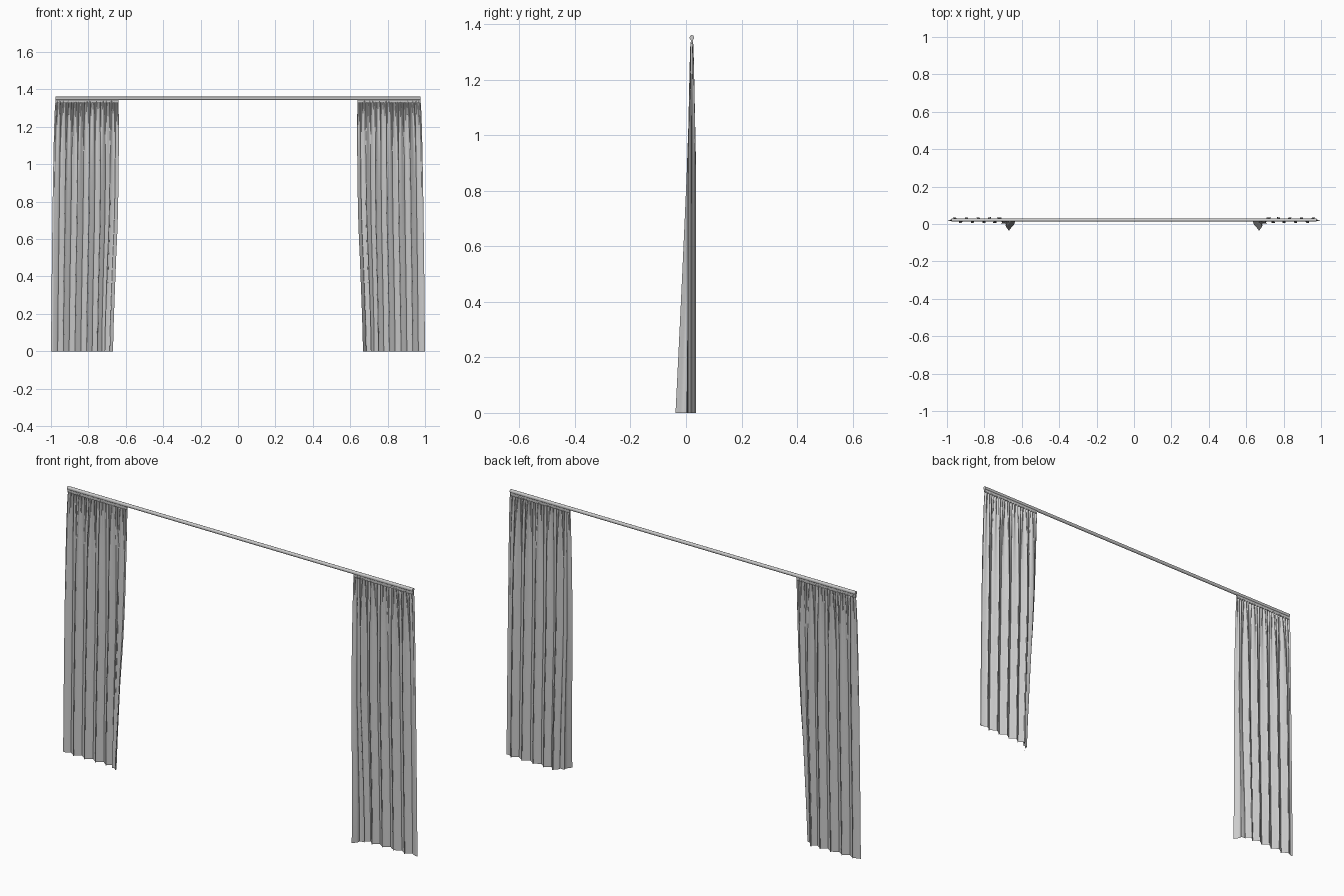
import bpy, bmesh, math, random

if "Cube" in bpy.data.objects:
    bpy.data.objects.remove(bpy.data.objects["Cube"])

random.seed(4)
TOP = 1.337      # top of the cloth
ROD_Y = 0.021


def make_object(name, bm, mirror=False, angle=60):
    mesh = bpy.data.meshes.new(name)
    bm.normal_update()
    bm.to_mesh(mesh)
    bm.free()
    ob = bpy.data.objects.new(name, mesh)
    bpy.context.collection.objects.link(ob)
    bpy.ops.object.select_all(action='DESELECT')
    ob.select_set(True)
    bpy.context.view_layer.objects.active = ob
    bpy.ops.object.shade_smooth_by_angle(angle=math.radians(angle))
    if mirror:
        ob.modifiers.new("mirror", 'MIRROR').use_mirror_merge = False
    return ob


def extrude_x(name, profile, x0, x1, mirror=False):
    """Closed y-z profile swept along x with end caps."""
    bm = bmesh.new()
    a = [bm.verts.new((x0, y, z)) for y, z in profile]
    b = [bm.verts.new((x1, y, z)) for y, z in profile]
    n = len(a)
    for i in range(n):
        bm.faces.new((a[i], a[(i + 1) % n], b[(i + 1) % n], b[i]))
    bm.faces.new(a[::-1])
    bm.faces.new(b)
    bmesh.ops.recalc_face_normals(bm, faces=bm.faces)
    return make_object(name, bm, mirror)


def smoothstep(a, b, v):
    t = max(0.0, min(1.0, (v - a) / (b - a)))
    return t * t * (3 - 2 * t)


# curtain rod, slim rounded rail
rod = [(ROD_Y + 0.008 * math.cos(k * math.tau / 16),
        1.352 + 0.009 * math.sin(k * math.tau / 16)) for k in range(16)]
extrude_x("curtain_rod", rod, -0.975, 0.975)

# gathering tape holding each curtain under the rod
tape = [(ROD_Y - 0.003, 1.330), (ROD_Y + 0.003, 1.330),
        (ROD_Y + 0.004, 1.346), (ROD_Y - 0.004, 1.346)]
extrude_x("header_tape", tape, 0.64, 0.975, mirror=True)

# pleated cloth: wide folds low down, fine gathers near the top
COLS, ROWS = 220, 48
FOLDS = 6
phases = [random.uniform(-0.5, 0.5) for _ in range(4)]


def cloth_point(u, v):
    """u: 0 inner edge to 1 outer edge, v: 0 floor to 1 top."""
    z = TOP * v
    drop = 1 - v
    inner = 0.638 - 0.004 * math.sin(math.pi * min(1, drop * 1.6)) \
        + 0.012 * smoothstep(0.45, 1.0, drop)
    outer = 0.975 + 0.025 * drop ** 0.5
    # wide folds, slightly uneven
    a = math.tau * FOLDS * u + 0.6 * math.sin(5 * u + phases[0]) + phases[1]
    fade = min(1, drop / 0.35) ** 0.7
    edge = smoothstep(0, 0.12, 1 - u) * 0.8 + 0.2
    y = ROD_Y + 0.015 * fade * edge * math.sin(a)
    x = inner + (outer - inner) * u
    x += 0.008 * fade * math.sin(2 * a) * smoothstep(0, 0.1, u) * smoothstep(0, 0.1, 1 - u)
    # fine gathers dying out downwards
    g = math.exp(-drop * 5)
    y += 0.0045 * g * math.sin(math.tau * 22 * u + 2 * math.sin(9 * u + phases[2]))
    # loose inner edge swinging forward towards the floor
    k = max(0.0, 1 - u / 0.13)
    flare = drop ** 1.15
    y = y * (1 - k * 0.9 * fade) + ROD_Y * k * 0.9 * fade
    y -= 0.058 * k * flare
    x += 0.018 * flare * smoothstep(0, 0.25, 1 - u - 0.7) 
    return x, y, z


bm = bmesh.new()
grid = []
for j in range(ROWS + 1):
    v = 1 - (1 - j / ROWS) ** 1.3
    grid.append([bm.verts.new(cloth_point(i / COLS, v)) for i in range(COLS + 1)])
for j in range(ROWS):
    for i in range(COLS):
        bm.faces.new((grid[j][i], grid[j][i + 1], grid[j + 1][i + 1], grid[j + 1][i]))
make_object("curtains", bm, mirror=True, angle=80)
